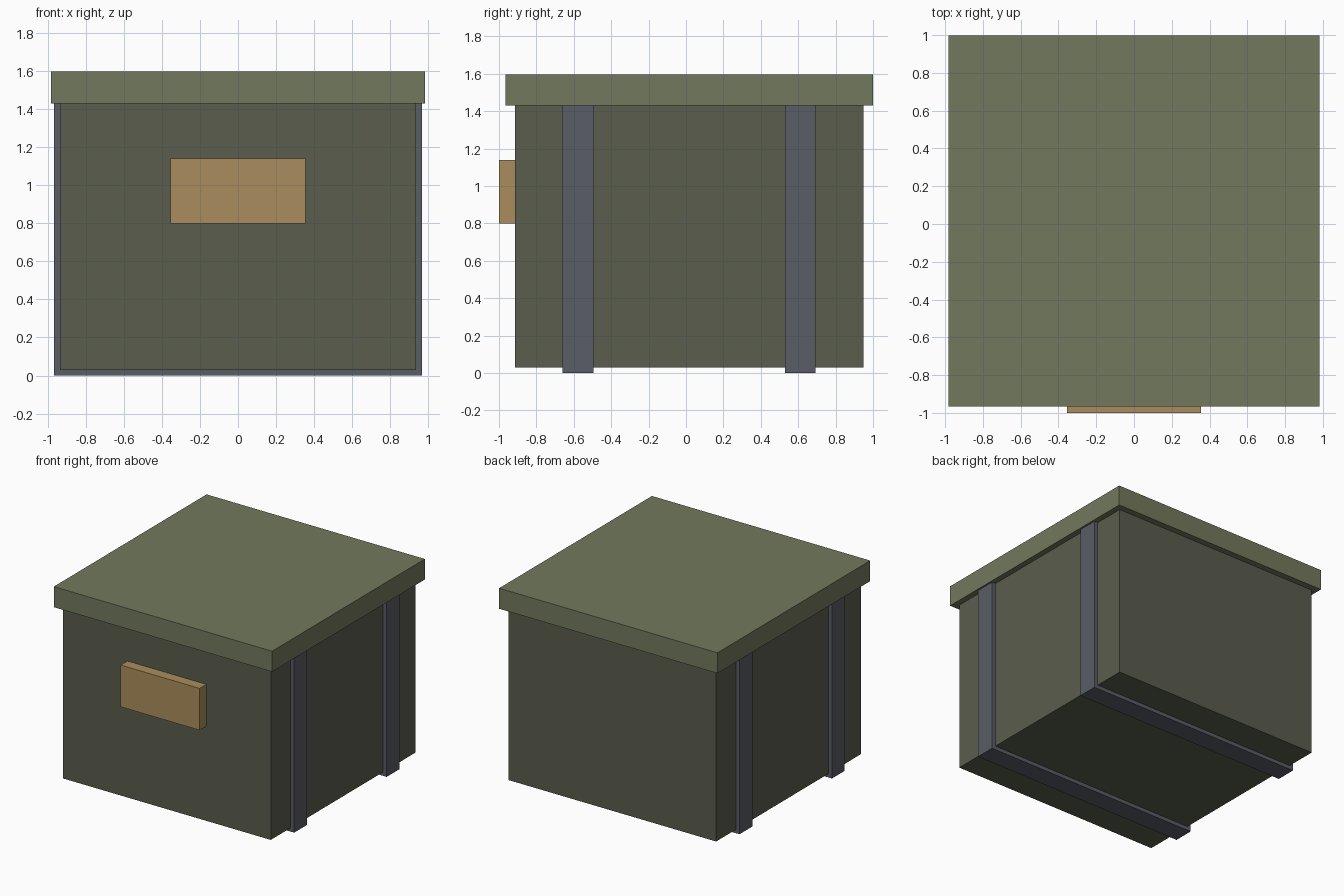
import bpy

if "Cube" in bpy.data.objects:
    bpy.data.objects.remove(bpy.data.objects["Cube"])


def material(name, color):
    mat = bpy.data.materials.new(name)
    mat.diffuse_color = (*color, 1.0)
    mat.use_nodes = True
    mat.node_tree.nodes["Principled BSDF"].inputs["Base Color"].default_value = mat.diffuse_color
    return mat


def box(name, low, high, mat):
    """Axis-aligned box between two opposite corners."""
    center = [(a + b) / 2 for a, b in zip(low, high)]
    size = [b - a for a, b in zip(low, high)]
    bpy.ops.mesh.primitive_cube_add(size=1, location=center)
    obj = bpy.context.object
    obj.name = name
    obj.scale = size
    bpy.ops.object.transform_apply(location=False, rotation=False, scale=True)
    obj.data.materials.append(mat)
    return obj


dark_green = material("dark_green", (0.10, 0.11, 0.075))
light_green = material("light_green", (0.17, 0.19, 0.11))
steel = material("steel", (0.10, 0.11, 0.13))
brass = material("brass", (0.40, 0.27, 0.11))

MID_Y = 0.017       # the box sits slightly back, as the latch sticks out in front
LID_BOTTOM = 1.43

# Crate body and overhanging lid
box("body", (-0.935, MID_Y - 0.931, 0.03), (0.935, MID_Y + 0.931, LID_BOTTOM), dark_green)
box("lid", (-0.982, MID_Y - 0.982, LID_BOTTOM), (0.982, MID_Y + 0.982, 1.597), light_green)

# Metal bands wrapping the sides and the underside
for name, side in (("front_band", -1), ("back_band", 1)):
    y = MID_Y + side * 0.594
    box(name, (-0.967, y - 0.082, 0.0), (0.967, y + 0.082, LID_BOTTOM), steel)

# Plate on the front face
box("front_plate", (-0.355, -1.0, 0.80), (0.355, MID_Y - 0.931, 1.14), brass)
